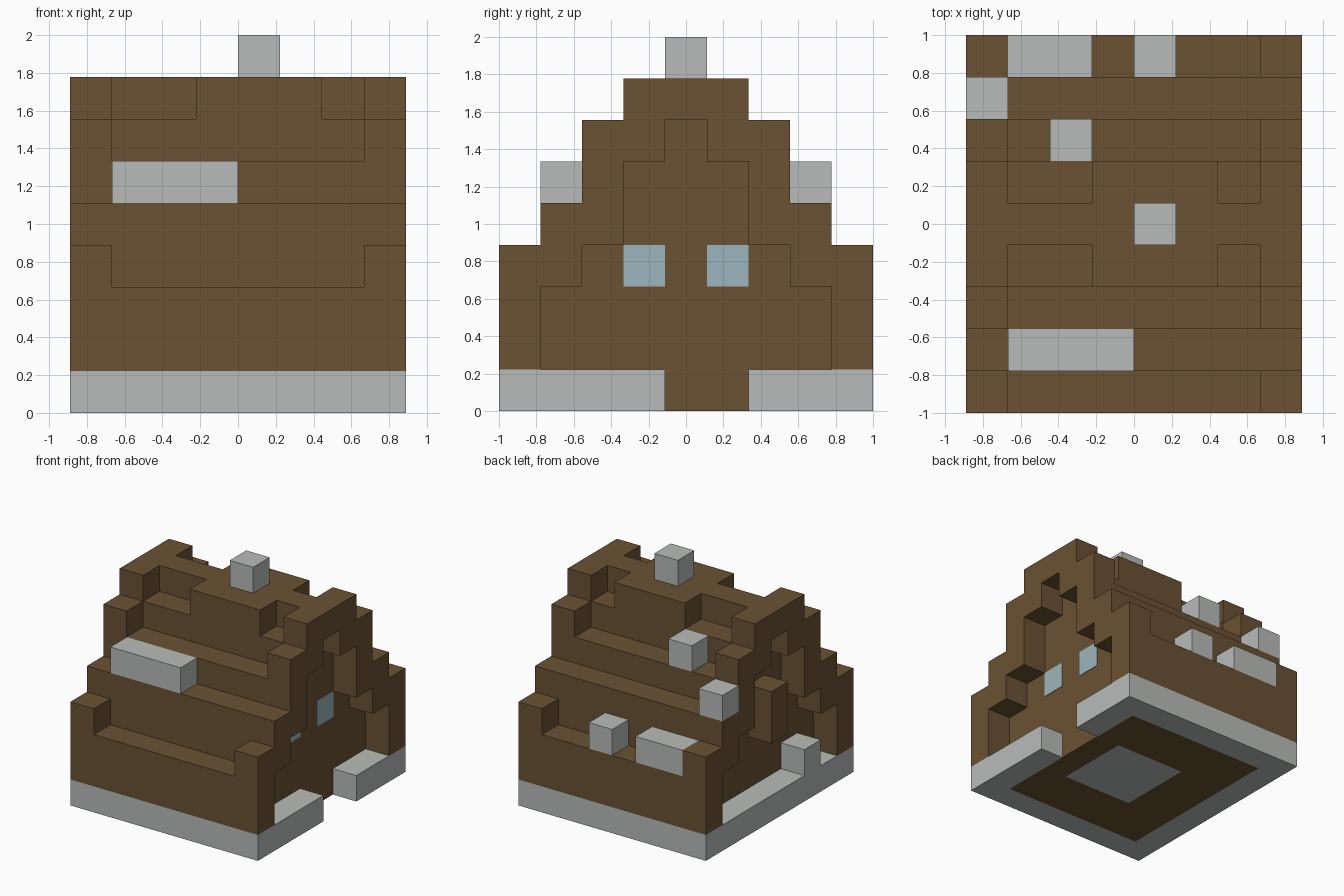
import bpy, bmesh
from mathutils import Vector

if "Cube" in bpy.data.objects:
    bpy.data.objects.remove(bpy.data.objects["Cube"], do_unlink=True)

U = 2 / 9  # one block; all sizes below are counted in blocks


def material(name, color):
    m = bpy.data.materials.new(name)
    m.diffuse_color = (*color, 1)
    m.use_nodes = True
    bsdf = m.node_tree.nodes["Principled BSDF"]
    bsdf.inputs["Base Color"].default_value = (*color, 1)
    bsdf.inputs["Roughness"].default_value = 0.9
    return m


WOOD = material("brown wood", (0.144, 0.084, 0.033))
STONE = material("light grey stone", (0.485, 0.5, 0.49))
GLASS = material("pale blue glass", (0.332, 0.462, 0.508))


def finish(name, bm, mat):
    bmesh.ops.recalc_face_normals(bm, faces=bm.faces)
    mesh = bpy.data.meshes.new(name)
    bm.to_mesh(mesh)
    bm.free()
    mesh.materials.append(mat)
    obj = bpy.data.objects.new(name, mesh)
    bpy.context.collection.objects.link(obj)
    return obj


def block(name, mat, x, y, z):
    """Box spanning block ranges: x from the right end, y from the front, z from the ground."""
    lo = Vector((x[0] - 4, y[0] - 4.5, z[0])) * U
    hi = Vector((x[1] - 4, y[1] - 4.5, z[1])) * U
    bm = bmesh.new()
    bmesh.ops.create_cube(bm, size=1)
    for v in bm.verts:
        v.co = Vector(h if c > 0 else l for c, l, h in zip(v.co, lo, hi))
    return finish(name, bm, mat)


def cube(name, mat, i, j, k, length=1, height=1):
    return block(name, mat, (i, i + length), (j, j + 1), (k, k + height))


def steps(levels):
    """Stepped half outline from (bottom, top, half depth) levels."""
    return [(h, z) for z0, z1, h in levels for z in (z0, z1)]


def flip(points):
    return [(-y, z) for y, z in points]


def prism(name, mat, outline, x0, x1):
    """Extrude a side outline along x."""
    bm = bmesh.new()
    face = bm.faces.new([bm.verts.new(((x0 - 4) * U, y * U, z * U)) for y, z in outline])
    ext = bmesh.ops.extrude_face_region(bm, geom=[face])
    moved = [g for g in ext["geom"] if isinstance(g, bmesh.types.BMVert)]
    bmesh.ops.translate(bm, verts=moved, vec=((x1 - x0) * U, 0, 0))
    bmesh.ops.triangulate(bm, faces=[f for f in bm.faces if len(f.verts) > 4])
    return finish(name, bm, mat)


# Stone foundation, open at the doorway on the left side
block("foundation_front", STONE, (0, 8), (0, 1), (0, 1))
block("foundation_back", STONE, (0, 8), (8, 9), (0, 1))
block("foundation_right", STONE, (0, 1), (1, 8), (0, 1))
block("foundation_left_front", STONE, (7, 8), (1, 4), (0, 1))
block("foundation_left_back", STONE, (7, 8), (6, 8), (0, 1))

# Wooden floor around a stone hearth
block("floor_right", WOOD, (1, 3), (1, 8), (0, 1))
block("floor_left", WOOD, (6, 7), (1, 8), (0, 1))
block("floor_front", WOOD, (3, 6), (1, 3), (0, 1))
block("floor_back", WOOD, (3, 6), (6, 8), (0, 1))
block("hearth", STONE, (3, 6), (3, 6), (0, 1))

# Stepped house body and roof
body = steps([(1, 3, 4.5), (3, 5, 3.5), (5, 6, 2.5), (6, 7, 1.5), (7, 8, 0.5)])
prism("house_body", WOOD, body + flip(body)[::-1], 1, 7)
for side, y in (("front", 3), ("back", 5)):
    cube("ridge_cap_" + side, WOOD, 3, y, 7, length=3)

# Overhanging stepped gable frames at both ends
outer = steps([(1, 4, 4.5), (4, 5, 3.5), (5, 7, 2.5), (7, 8, 1.5)])
inner = steps([(1, 3, 3.5), (3, 4, 2.5), (4, 6, 1.5), (6, 7, 0.5)])
frame = outer + flip(outer)[::-1] + flip(inner) + inner[::-1]
for side, x in (("right", 0), ("left", 7)):
    prism("gable_frame_" + side, WOOD, frame, x, x + 1)

# Windows on the left wall
for side, y in (("front", 3), ("back", 5)):
    block("window_" + side, GLASS, (6.99, 7.02), (y, y + 1), (3, 4))

# Post and stone on the right wall
cube("wall_post", WOOD, 0, 4, 3, height=2)
cube("side_stone", STONE, 0, 2, 1)

# Chimney and loose stones on the roof
cube("chimney", STONE, 4, 4, 8)
cube("front_roof_stone", STONE, 1, 1, 5, length=3)
cube("upper_back_stone", STONE, 2, 6, 6)
cube("corner_back_stone", STONE, 0, 7, 5)
cube("eave_stone_long", STONE, 1, 8, 3, length=2)
cube("eave_stone_small", STONE, 4, 8, 3)
